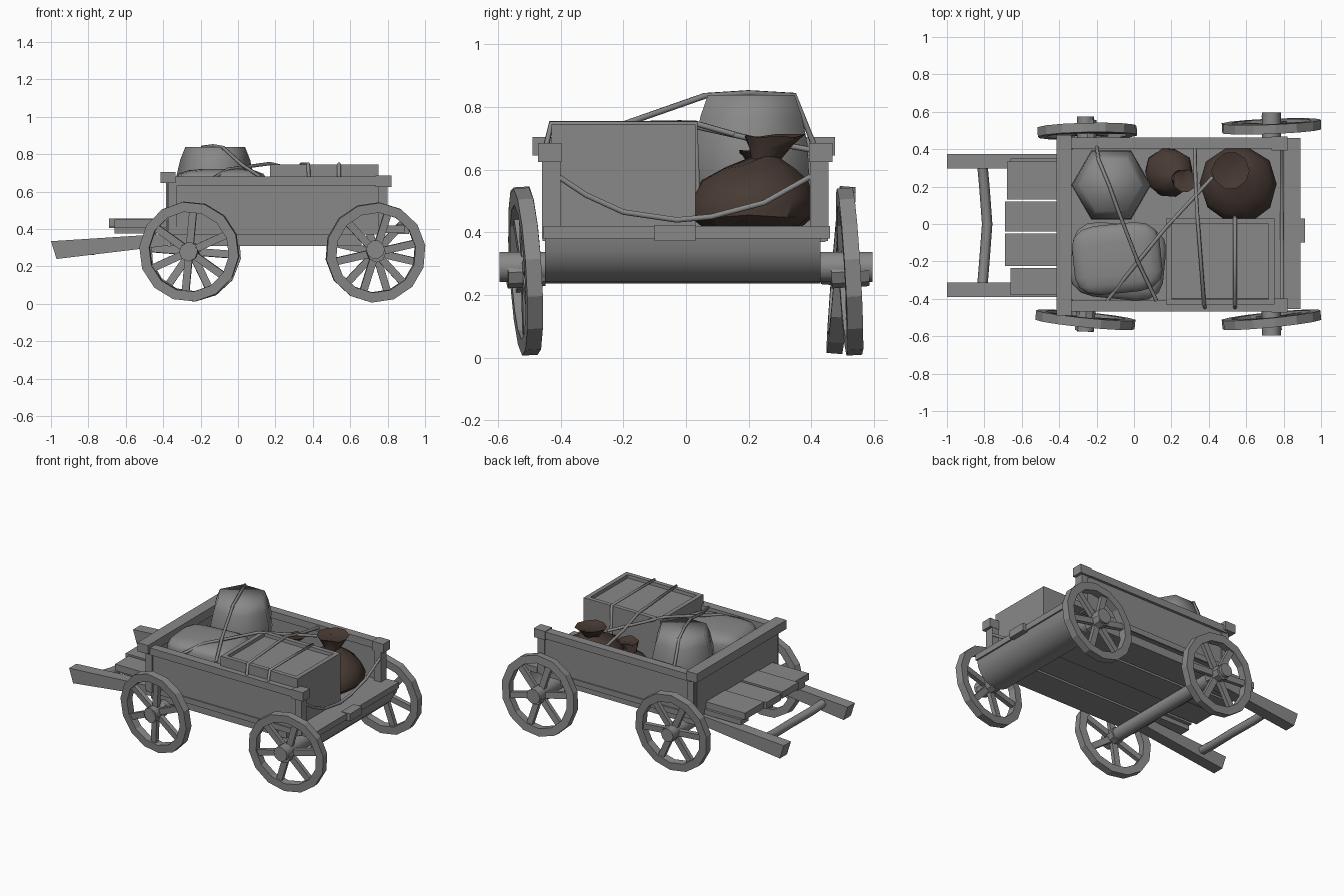
import bpy, bmesh, math, random
from mathutils import Matrix, Vector

random.seed(4)
if "Cube" in bpy.data.objects:
    bpy.data.objects.remove(bpy.data.objects["Cube"])


def material(name, rgb):
    m = bpy.data.materials.new(name)
    m.use_nodes = True
    m.diffuse_color = (*rgb, 1)
    m.node_tree.nodes["Principled BSDF"].inputs["Base Color"].default_value = (*rgb, 1)
    return m


GREY = material("weathered grey", (0.25, 0.25, 0.25))
BROWN = material("dark brown", (0.065, 0.043, 0.034))


def finish(bm, name, mat=GREY, smooth=None):
    bmesh.ops.recalc_face_normals(bm, faces=bm.faces)
    me = bpy.data.meshes.new(name)
    bm.to_mesh(me)
    bm.free()
    ob = bpy.data.objects.new(name, me)
    bpy.context.collection.objects.link(ob)
    me.materials.append(mat)
    if smooth:
        bpy.ops.object.select_all(action='DESELECT')
        ob.select_set(True)
        bpy.context.view_layer.objects.active = ob
        bpy.ops.object.shade_smooth_by_angle(angle=math.radians(smooth))
    return ob


def add_box(bm, x, y, z, mat=Matrix()):
    mid = Vector([(a + b) / 2 for a, b in (x, y, z)])
    size = [b - a for a, b in (x, y, z)]
    bmesh.ops.create_cube(bm, size=1, matrix=mat @ Matrix.Translation(mid) @ Matrix.Diagonal((*size, 1)))


def box(name, x, y, z):
    bm = bmesh.new()
    add_box(bm, x, y, z)
    return finish(bm, name)


def add_lathe(bm, profile, n, closed=False, mat=Matrix(), offsets=None):
    """Rings of (radius, height); a closed profile makes a tube, otherwise the ends are capped."""
    rings = []
    for i, (r, h) in enumerate(profile):
        ox, oy = offsets[i] if offsets else (0, 0)
        rings.append([bm.verts.new(mat @ Vector((ox + r * math.cos(math.tau * k / n),
                                                 oy + r * math.sin(math.tau * k / n), h))) for k in range(n)])
    pairs = list(zip(rings, rings[1:]))
    if closed:
        pairs.append((rings[-1], rings[0]))
    else:
        bm.faces.new(rings[0])
        bm.faces.new(rings[-1])
    for a, b in pairs:
        for k in range(n):
            j = (k + 1) % n
            bm.faces.new((a[k], a[j], b[j], b[k]))


TO_Y = Matrix.Rotation(math.pi / 2, 4, 'X')


# Wheels: faceted rim, six spokes and a hub, each leaning a little
def wheel(name, loc, lean, yaw, spin):
    bm = bmesh.new()
    turn = Matrix.Rotation(spin, 4, 'Y')
    add_lathe(bm, [(0.215, -0.025), (0.268, -0.025), (0.268, 0.025), (0.215, 0.025)], 14, True, turn @ TO_Y)
    add_lathe(bm, [(0.05, -0.06), (0.05, 0.06)], 8, False, TO_Y)
    for k in range(6):
        add_box(bm, (-0.02, 0.02), (-0.014, 0.014), (0.03, 0.222),
                turn @ Matrix.Rotation(math.tau * k / 6, 4, 'Y'))
    ob = finish(bm, name)
    ob.location = loc
    ob.rotation_euler = (lean, 0, yaw)


wheel("front_right_wheel", (-0.26, -0.512, 0.28), 0.06, -0.1, 0.1)
wheel("rear_right_wheel", (0.735, -0.512, 0.275), 0.06, 0.1, 0.3)
wheel("front_left_wheel", (-0.25, 0.495, 0.28), -0.08, 0.02, 0.6)
wheel("rear_left_wheel", (0.735, 0.522, 0.275), 0.06, 0.04, 0.75)

# Axles, with a broad half-round beam under the tail
for name, x, r, half, z in (("front_axle", -0.26, 0.045, 0.575, 0.285), ("rear_axle", 0.735, 0.05, 0.595, 0.29)):
    bm = bmesh.new()
    add_lathe(bm, [(r, -half), (r, half)], 10, False, Matrix.Translation((x, 0, z)) @ TO_Y)
    finish(bm, name, smooth=40)
bm = bmesh.new()
add_lathe(bm, [(0.145, -0.43), (0.145, 0.45)], 20, False, Matrix.Translation((0.735, 0, 0.382)) @ TO_Y)
bmesh.ops.delete(bm, geom=[v for v in bm.verts if v.co.z > 0.39], context='VERTS')
bmesh.ops.holes_fill(bm, edges=bm.edges)
finish(bm, "rear_axle_beam", smooth=40)

# Floor, with a lower layer of long boards
for i in range(4):
    y = -0.42 + i * 0.21
    box(f"under_board_{i + 1}", (-0.36, 0.66), (y, y + 0.203), (0.31 + 0.008 * (i % 2), 0.385))
box("floor", (-0.38, 0.82), (-0.45, 0.44), (0.38, 0.42))
box("tail_plank", (0.8, 0.89), (-0.455, 0.46), (0.38, 0.42))
box("tail_latch", (0.85, 0.915), (-0.1, 0.03), (0.373, 0.424))

# Side walls, rails and corner posts
for side, s, off in (("right", -1, 0), ("left", 1, -0.005)):
    def span(a, b):
        return sorted((s * a + off, s * b + off))
    box(side + "_wall", (-0.38, 0.78), span(0.425, 0.45), (0.37, 0.65))
    box(side + "_rail", (-0.36, 0.79), span(0.41, 0.468), (0.632, 0.68))
    box(side + "_sill", (-0.37, 0.78), span(0.42, 0.458), (0.372, 0.41))
    for end, x in (("front", -0.375), ("rear", 0.75)):
        box(f"{side}_{end}_post", (x, x + 0.05), span(0.4, 0.46), (0.38, 0.65))
    box(side + "_rear_cap", (0.735, 0.82), span(0.398, 0.473), (0.625, 0.685))
box("front_wall", (-0.385, -0.36), (-0.44, 0.43), (0.38, 0.66))
box("front_rail", (-0.415, -0.335), (-0.49, 0.475), (0.645, 0.705))

# Footboard planks of uneven length
for i, (x, y0, y1) in enumerate(((-0.66, -0.38, -0.235), (-0.69, -0.225, -0.05),
                                 (-0.69, -0.04, 0.12), (-0.68, 0.13, 0.335))):
    box(f"footboard_{i + 1}", (x, -0.36), (y0, y1), (0.405 + 0.006 * (i % 2), 0.45 + 0.006 * (i % 2)))
for side, y in (("right", -0.31), ("left", 0.3)):
    box(side + "_footboard_bearer", (-0.66, -0.36), (y - 0.03, y + 0.05), (0.375, 0.41))

# Draught shafts sloping down to the front
for side, y0, y1 in (("right", -0.39, -0.312), ("left", 0.298, 0.375)):
    bm = bmesh.new()
    add_box(bm, (-1.0, -0.22), (y0, y1), (0.24, 0.335))
    for v in bm.verts:
        if v.co.x > -0.5:
            v.co.z += 0.05 if v.co.z > 0.3 else 0.09
        elif v.co.z < 0.3:
            v.co.x += 0.03
    finish(bm, side + "_shaft")


# Curved rods and ropes
def tube(name, points, r=0.01):
    cu = bpy.data.curves.new(name, 'CURVE')
    cu.dimensions = '3D'
    cu.bevel_depth = r
    cu.bevel_resolution = 1
    cu.use_fill_caps = True
    sp = cu.splines.new('POLY')
    sp.points.add(len(points) - 1)
    for p, co in zip(sp.points, points):
        p.co = (*co, 1)
    ob = bpy.data.objects.new(name, cu)
    bpy.context.collection.objects.link(ob)
    cu.materials.append(GREY)


tube("shaft_crossbar", [(-0.81, -0.32, 0.31), (-0.8, -0.2, 0.295), (-0.785, 0, 0.285),
                        (-0.8, 0.2, 0.295), (-0.81, 0.31, 0.31)], 0.028)
tube("tail_rope", [(0.79, -0.41, 0.58), (0.79, -0.32, 0.52), (0.79, -0.2, 0.465), (0.79, -0.03, 0.44),
                   (0.79, 0.08, 0.45), (0.79, 0.25, 0.495), (0.79, 0.41, 0.585)])
tube("crate_rope_front", [(0.38, -0.45, 0.66), (0.375, -0.43, 0.748), (0.34, 0.03, 0.748),
                          (0.33, 0.2, 0.7), (0.325, 0.42, 0.66)])
tube("crate_rope_rear", [(0.54, -0.45, 0.66), (0.54, -0.43, 0.748), (0.54, 0.03, 0.748), (0.54, 0.04, 0.45)])
tube("barrel_rope", [(-0.2, 0.42, 0.65), (-0.19, 0.345, 0.838), (-0.13, 0.2, 0.845), (-0.08, 0.06, 0.836),
                     (0.02, -0.2, 0.745), (0.12, -0.41, 0.68)])
tube("sack_rope", [(-0.15, -0.42, 0.66), (-0.05, -0.29, 0.72), (0.17, -0.02, 0.75), (0.42, 0.25, 0.69)])

# Crate with a sunken lid panel inside a frame
bm = bmesh.new()
add_box(bm, (0.17, 0.75), (-0.43, 0.03), (0.42, 0.745))
bm.faces.ensure_lookup_table()
lid = max(bm.faces, key=lambda f: f.calc_center_median().z)
for thickness, depth in ((0.042, 0), (0.002, -0.022)):
    bmesh.ops.inset_region(bm, faces=[lid], thickness=thickness)
    bmesh.ops.translate(bm, verts=lid.verts, vec=(0, 0, depth))
finish(bm, "crate")

# Six-sided barrel, softly shaded over the top
bm = bmesh.new()
add_lathe(bm, [(0.15, 0.42), (0.195, 0.5), (0.213, 0.59), (0.208, 0.68), (0.187, 0.77), (0.16, 0.838)], 6,
          mat=Matrix.Translation((-0.122, 0.208, 0)))
finish(bm, "barrel", smooth=120)


# Soft grain bags
def bag(name, loc, size, turn):
    bm = bmesh.new()
    bmesh.ops.create_cube(bm, size=1)
    bmesh.ops.bevel(bm, geom=bm.edges[:], offset=0.27, segments=3, profile=0.5, affect='EDGES')
    bm.transform(Matrix.Translation(loc) @ Matrix.Rotation(turn, 4, 'Z') @ Matrix.Diagonal((*size, 1)))
    finish(bm, name, smooth=60)


bag("lower_bag", (-0.085, -0.2, 0.51), (0.5, 0.4, 0.19), -0.1)
bag("upper_bag", (-0.09, -0.185, 0.63), (0.47, 0.37, 0.18), 0.1)


# Tied sacks: bulging body, pinched neck, flared mouth
def sack(name, loc, scale, lean, height):
    prof = [(0.16, 0), (0.2, 0.1), (0.208, 0.28), (0.18, 0.46), (0.12, 0.61), (0.05, 0.72),
            (0.07, 0.82), (0.1, 0.95), (0.05, 0.91)]
    bm = bmesh.new()
    add_lathe(bm, [(r * scale, loc[2] + h * height) for r, h in prof], 10,
              mat=Matrix.Translation((loc[0], loc[1], 0)),
              offsets=[(lean[0] * h * h, lean[1] * h * h) for r, h in prof])
    for v in bm.verts:
        v.co += Vector([random.uniform(-0.006, 0.006) for _ in range(3)])
    finish(bm, name, BROWN, smooth=40)


sack("large_sack", (0.56, 0.205, 0.42), 1.0, (-0.05, 0.09), 0.305)
sack("small_sack", (0.18, 0.28, 0.42), 0.63, (0.1, -0.055), 0.25)
